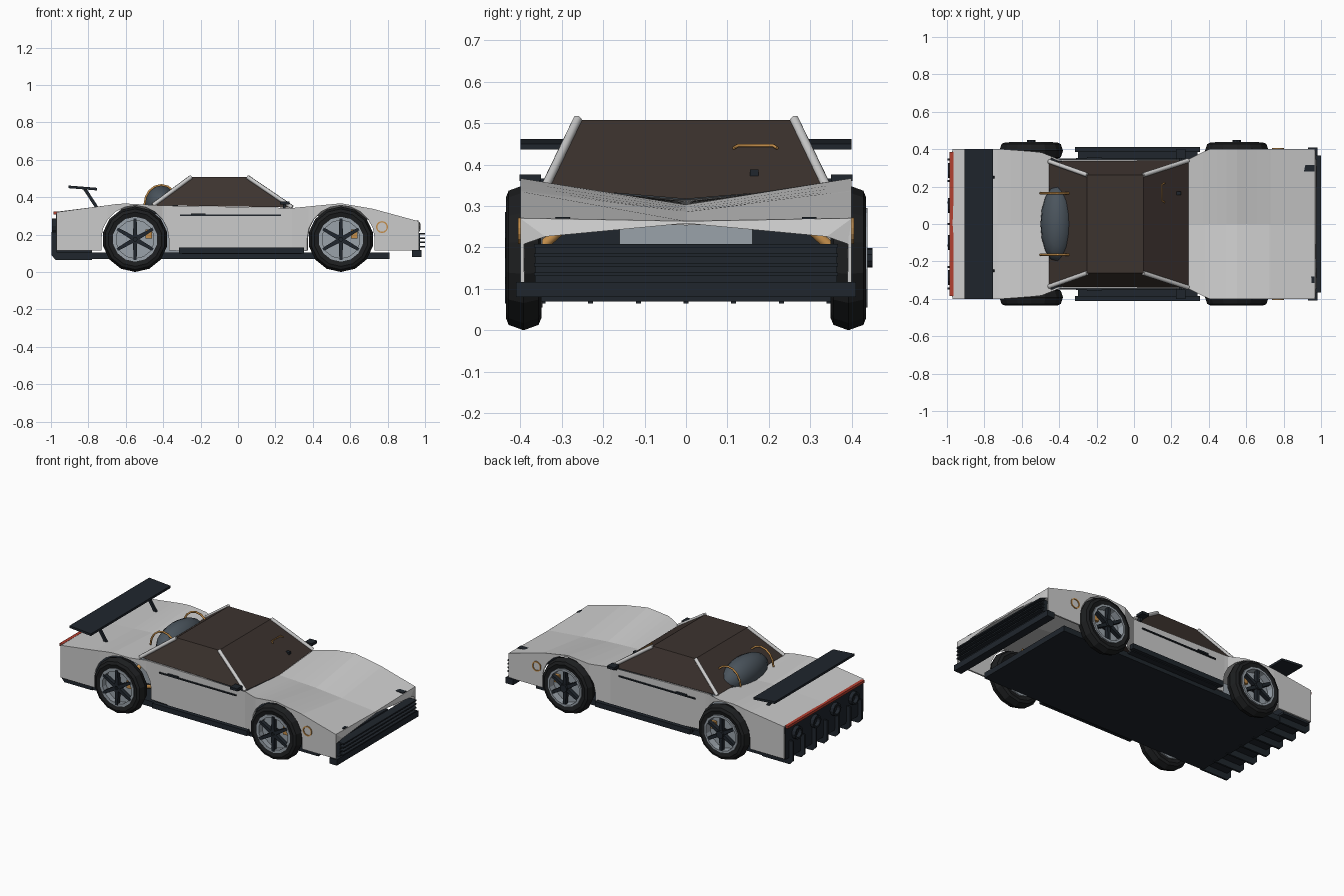
import bpy, bmesh
from math import sin, cos, pi
from mathutils import Vector, Matrix

if "Cube" in bpy.data.objects:
    bpy.data.objects.remove(bpy.data.objects["Cube"])


def material(name, *c):
    m = bpy.data.materials.new(name)
    m.diffuse_color = (*c, 1)
    m.use_nodes = True
    m.node_tree.nodes["Principled BSDF"].inputs["Base Color"].default_value = m.diffuse_color
    return m


DARK = material("dark_trim", .014, .019, .026)
RUBBER = material("rubber", .012, .013, .014)
GLASS = material("brown_glass", .046, .033, .028)
COPPER = material("copper", .55, .27, .07)
STEEL = material("steel", .32, .36, .40)
ENGINE = material("engine_blue", .07, .09, .11)
RED = material("red_lamp", .45, .05, .03)
BODY = material("body_silver", .62, .64, .63)


def mesh(name, verts, faces, mat=None, solid=0):
    bm = bmesh.new()
    vs = [bm.verts.new(v) for v in verts]
    for f in faces:
        bm.faces.new([vs[i] for i in f])
    bmesh.ops.remove_doubles(bm, verts=bm.verts, dist=1e-5)
    bmesh.ops.recalc_face_normals(bm, faces=bm.faces)
    me = bpy.data.meshes.new(name)
    bm.to_mesh(me)
    bm.free()
    if mat:
        me.materials.append(mat)
    ob = bpy.data.objects.new(name, me)
    bpy.context.collection.objects.link(ob)
    if solid:
        mod = ob.modifiers.new("thickness", 'SOLIDIFY')
        mod.thickness, mod.offset = solid, -1
    return ob


def prism(name, profile, y0, y1, mat=None):
    """Extrude an x-z profile across y."""
    n = len(profile)
    v = [(x, y, z) for y in (y0, y1) for x, z in profile]
    f = [range(n), range(n, 2 * n)] + [(i, (i + 1) % n, n + (i + 1) % n, n + i) for i in range(n)]
    return mesh(name, v, f, mat)


def box(name, x, y, z, mat=None):
    return prism(name, [(x[0], z[0]), (x[1], z[0]), (x[1], z[1]), (x[0], z[1])], y[0], y[1], mat)


def tube(name, pts, r, mat=None):
    cu = bpy.data.curves.new(name, 'CURVE')
    cu.dimensions, cu.bevel_depth, cu.bevel_resolution, cu.use_fill_caps = '3D', r, 1, True
    sp = cu.splines.new('POLY')
    sp.points.add(len(pts) - 1)
    for p, q in zip(sp.points, pts):
        p.co = (*q, 1)
    if mat:
        cu.materials.append(mat)
    ob = bpy.data.objects.new(name, cu)
    bpy.context.collection.objects.link(ob)
    return ob


def lathe(name, profile, centre, n, mat, axis='Y', closed=True):
    """Spin (radius, offset) points about a horizontal axis through centre."""
    k = len(profile)
    v = []
    for i in range(n):
        a = 2 * pi * i / n - pi / 2
        for r, o in profile:
            d = (r * cos(a), o, r * sin(a)) if axis == 'Y' else (o, r * cos(a), r * sin(a))
            v.append(Vector(centre) + Vector(d))
    f = [(i * k + j, i * k + (j + 1) % k, (i + 1) % n * k + (j + 1) % k, (i + 1) % n * k + j)
         for i in range(n) for j in range(k if closed else k - 1)]
    if not closed:
        f += [[i * k for i in range(n)], [i * k + k - 1 for i in range(n)]]
    return mesh(name, v, f, mat)


def interp(table, x):
    for (a, p), (b, q) in zip(table, table[1:]):
        if x <= b:
            return p + (q - p) * max(0, (x - a) / (b - a))
    return table[-1][1]


# body shell: cross-sections along x, with wheel arches in the lower edge
EDGE = [(-.97, .32), (-.62, .367), (-.4, .355), (.29, .342), (.55, .367), (.72, .338), (.97, .27)]
MID = [(-.97, .322), (-.6, .345), (-.45, .335), (.29, .315), (.55, .303), (.97, .263)]
HALF = [(-.97, .4), (-.7, .4), (-.5, .385), (-.4, .345), (.29, .345), (.4, .4), (.97, .4)]
WHEEL_X, WHEEL_Z, ARCH = .55, .175, .181


def arch(xc):
    pts = [(xc - ARCH, .115)]
    pts += [(xc - ARCH * cos(pi * i / 10), WHEEL_Z + ARCH * sin(pi * i / 10)) for i in range(11)]
    return pts + [(xc + ARCH, .115)]


sills = [(-.97, .115)] + arch(-WHEEL_X) + [(0, .1), (.29, .1)] + arch(WHEEL_X) + [(.968, .115)]
verts, faces = [], []
for x, zb in sills:
    h, e = interp(HALF, x), interp(EDGE, x)
    verts += [(x, -h, zb), (x, -h, e), (x, 0, interp(MID, x)), (x, h, e), (x, h, zb)]
for i in range(len(sills) - 1):
    x0, x1 = sills[i][0], sills[i + 1][0]
    if x1 - x0 < 1e-6:
        continue
    for j in range(4):
        cabin = -.45 < (x0 + x1) / 2 < .29
        if not (cabin and j in (1, 2)):
            a = i * 5 + j
            faces.append((a, a + 1, a + 6, a + 5))
mesh("body_shell", verts, faces, BODY, .01)

# nose lip under the hood edge
mesh("nose_lip", [(.968, -.4, .27), (.968, 0, .263), (.968, .4, .27),
                  (.975, -.34, .226), (.975, 0, .258), (.975, .34, .226),
                  (.965, -.4, .205), (.965, .4, .205)],
     [(0, 1, 4, 3), (1, 2, 5, 4), (0, 3, 6), (2, 7, 5)], BODY)

# cabin glass and roof
R = [(.05, -.262, .508), (.05, .262, .508), (-.25, .262, .508), (-.25, -.262, .508)]
B = [(.29, -.34, .345), (.29, .34, .345), (-.455, .335, .357), (-.455, -.335, .357)]
mesh("cabin_glass", R + B + [(.292, 0, .317)],
     [(0, 1, 2, 3), (0, 4, 8, 5, 1), (1, 5, 6, 2), (2, 6, 7, 3), (3, 7, 4, 0)], GLASS)
for top, foot in zip(R, B):
    tube("cabin_pillar", [top, foot], .012, BODY)
tube("windshield_wiper", [(.165, .115, .44), (.15, .125, .446), (.15, .21, .446), (.165, .22, .44)], .004, COPPER)
box("windshield_sensor", (.225, .25), (.155, .175), (.37, .388), DARK)

# engine dome with copper hoops
bm = bmesh.new()
bmesh.ops.create_uvsphere(bm, u_segments=16, v_segments=10, radius=1,
                          matrix=Matrix.Translation((-.41, 0, .365)) @ Matrix.Diagonal((.09, .205, .1, 1)))
dome = bpy.data.meshes.new("engine_dome")
bm.to_mesh(dome)
bm.free()
dome.materials.append(ENGINE)
for p in dome.polygons:
    p.use_smooth = True
bpy.context.collection.objects.link(bpy.data.objects.new("engine_dome", dome))
box("engine_block", (-.62, -.3), (-.16, .16), (.1, .31), STEEL)

# floor, splitter, grille
box("floor", (-.8, .81), (-.35, .35), (.07, .105), DARK)
box("front_splitter", (.93, .982), (-.41, .41), (.08, .117), DARK)
box("grille_back", (.945, .972), (-.365, .365), (.1, .208), DARK)
for i in range(4):
    z = .131 + i * .023
    box("grille_slat", (.965, 1), (-.367, .367), (z, z + .008), DARK)

# tail: back panel, lamp strip, diffuser fins, exhausts
box("tail_panel", (-.972, -.955), (-.39, .39), (.115, .312), DARK)
box("tail_lamp", (-.987, -.966), (-.385, .385), (.306, .322), RED)
box("diffuser", (-.97, -.78), (-.385, .385), (.105, .12), DARK)
fin = [(-.78, .12), (-.78, .065), (-.975, .065), (-.998, .09), (-.998, .215), (-.965, .215), (-.965, .12)]
for i in range(7):
    y = (i - 3) * .115
    prism("diffuser_fin", fin, y - .006, y + .006, DARK)
for y in (-.285, -.1, .1, .285):
    lathe("exhaust", [(.04, -.02), (.04, .02), (.028, .02), (.028, -.02)], (-.975, y, .245), 12, DARK, 'X')

# rear wing
prism("rear_wing", [(-.905, .462), (-.905, .448), (-.755, .436), (-.755, .45)], -.4, .4, DARK)

for s in (-1, 1):
    def sbox(name, x, y, z, mat):
        return box(name, x, sorted((s * y[0], s * y[1])), z, mat)

    prism("wing_strut", [(-.83, .445), (-.81, .445), (-.745, .345), (-.765, .345)], s * .25 - .007, s * .25 + .007, DARK)
    sbox("side_skirt", (-.315, .352), (.385, .412), (.1, .132), DARK)
    sbox("skirt_mount", (-.3, .34), (.34, .39), (.095, .105), DARK)
    sbox("door_trim", (-.31, .23), (.34, .352), (.298, .306), DARK)
    sbox("door_handle", (-.25, -.175), (.345, .358), (.303, .313), DARK)
    sbox("mirror", (.225, .275), (.35, .402), (.36, .376), DARK)
    sbox("mirror_stalk", (.24, .255), (.335, .36), (.34, .366), DARK)
    sbox("head_lamp", (.91, .965), (.28, .315), (.262, .274), DARK)
    lathe("side_marker", [(.032, -.005), (.032, .005), (.025, .005), (.025, -.005)], (.77, s * .4, .24), 14, COPPER)
    tube("engine_hoop", [(-.41 - .09 * cos(a), s * .165, .36 + .105 * sin(a))
                         for a in [pi * i / 8 for i in range(9)]], .006, COPPER)

    # wheels with brakes and suspension arms
    for cx in (-WHEEL_X, WHEEL_X):
        c = (cx, s * .392, WHEEL_Z)
        lathe("tyre", [(.115, -.035), (.145, -.043), (.162, -.036), (.175, 0),
                       (.162, .036), (.145, .043), (.115, .035)], c, 14, RUBBER)
        lathe("rim_ring", [(.12, -.04), (.12, .046), (.106, .046), (.102, -.04)], c, 14, STEEL)
        lathe("brake_disc", [(.104, -.01), (.104, .01)], (cx, s * .385, WHEEL_Z), 14, STEEL, closed=False)
        lathe("hub", [(.024, -.03), (.024, .058)], c, 10, DARK, closed=False)
        sbox("caliper", (cx + .055, cx + .09), (.375, .412), (.18, .228), COPPER)
        for i in range(6):
            a = pi * i / 3 + pi / 6
            d, n = Vector((cos(a), sin(a))), Vector((-sin(a), cos(a)))
            o = Vector((cx, WHEEL_Z))
            spoke = [o + d * .01 + n * .012, o + d * .11 + n * .008, o + d * .11 - n * .008, o + d * .01 - n * .012]
            prism("spoke", [tuple(p) for p in spoke], s * .412, s * .437, DARK)
        for dx in (-.1, .1):
            tube("suspension_arm", [(cx, s * .36, .16), (cx + dx, s * .2, .12)], .012, COPPER)
        tube("damper", [(cx + .05, s * .35, .2), (cx + .05, s * .25, .29)], .014, COPPER)
